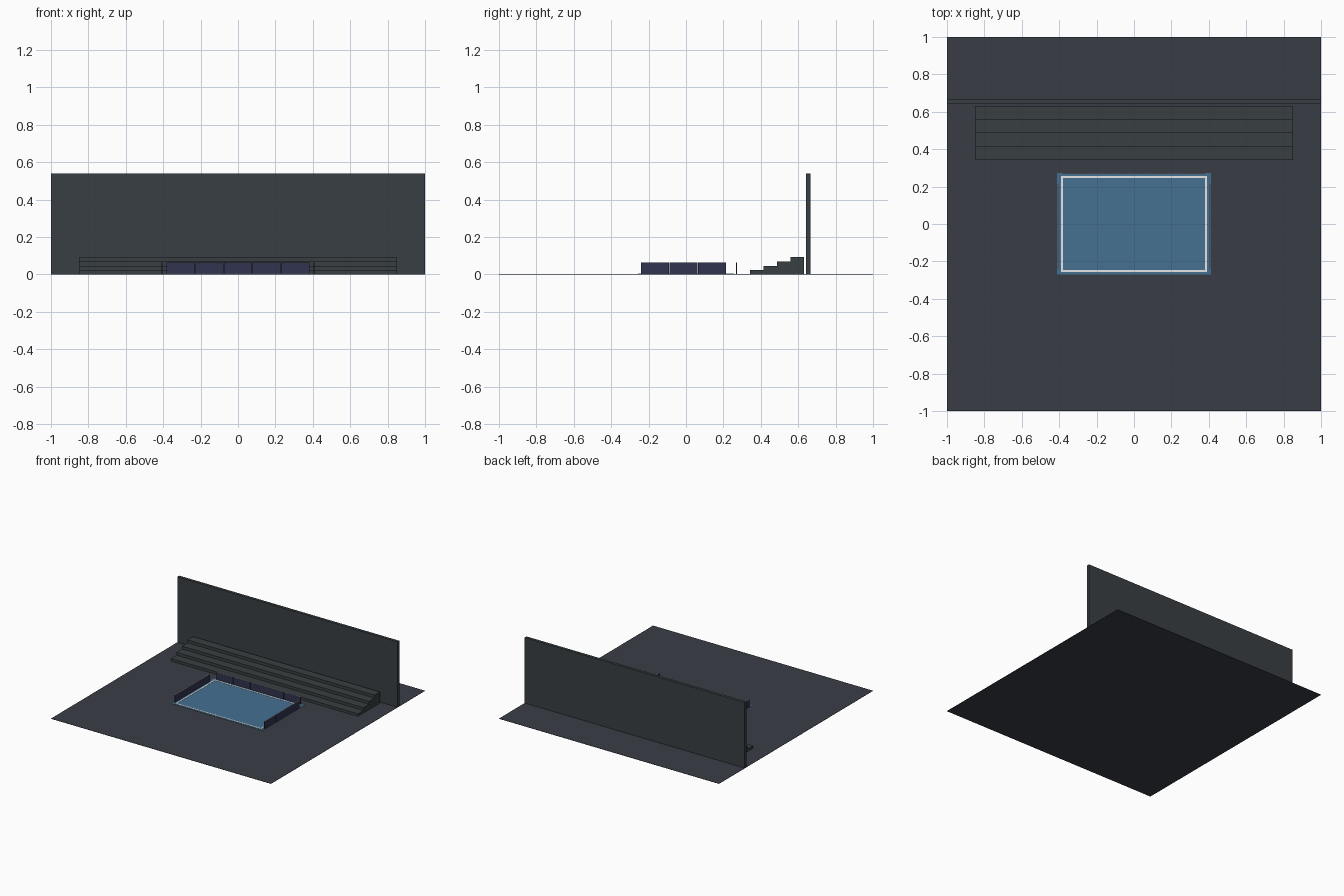
import bpy
import bmesh

if "Cube" in bpy.data.objects:
    bpy.data.objects.remove(bpy.data.objects["Cube"], do_unlink=True)


def srgb(*rgb):
    return tuple((c / 255 / 12.92) if c < 11 else ((c / 255 + 0.055) / 1.055) ** 2.4
                 for c in rgb) + (1.0,)


def material(name, colour):
    mat = bpy.data.materials.new(name)
    mat.use_nodes = True
    mat.diffuse_color = colour
    mat.node_tree.nodes["Principled BSDF"].inputs["Base Color"].default_value = colour
    return mat


GROUND = material("ground slate", srgb(57, 61, 69))
WALL = material("wall charcoal", srgb(57, 63, 67))
BENCH = material("bench grey", srgb(57, 62, 65))
COURT = material("court blue", srgb(69, 112, 145))
BOARD = material("board navy", srgb(48, 52, 80))
WHITE = material("line white", srgb(238, 238, 238))


def finish(name, bm, mat):
    bmesh.ops.recalc_face_normals(bm, faces=bm.faces)
    mesh = bpy.data.meshes.new(name)
    bm.to_mesh(mesh)
    bm.free()
    mesh.materials.append(mat)
    obj = bpy.data.objects.new(name, mesh)
    bpy.context.collection.objects.link(obj)
    return obj


def box(name, x, y, z, mat):
    """Box spanning the given (low, high) ranges."""
    bm = bmesh.new()
    bmesh.ops.create_cube(bm, size=1)
    for v in bm.verts:
        v.co = [(r[0] + r[1]) / 2 + c * (r[1] - r[0]) for r, c in zip((x, y, z), v.co)]
    return finish(name, bm, mat)


# Ground and back wall
FLOOR = 0.002
box("ground", (-1, 1), (-1, 1), (0, FLOOR), GROUND)
box("back_wall", (-1, 1), (0.642, 0.666), (FLOOR, 0.54), WALL)

# Stepped seating, extruded from its side profile
STEPS, DEPTH, RISE, FRONT = 4, 0.0722, 0.0232, 0.342
profile = [(FRONT, FLOOR)]
for i in range(STEPS):
    top = (i + 1) * RISE
    profile += [(FRONT + i * DEPTH, top), (FRONT + (i + 1) * DEPTH, top)]
profile.append((FRONT + STEPS * DEPTH, FLOOR))
bm = bmesh.new()
side = bm.faces.new([bm.verts.new((-0.85, y, z)) for y, z in profile])
ext = bmesh.ops.extrude_face_region(bm, geom=[side])
for item in ext["geom"]:
    if isinstance(item, bmesh.types.BMVert):
        item.co.x = 0.85
finish("stepped_seating", bm, BENCH)

# Court floor with its painted border line
box("court_floor", (-0.412, 0.412), (-0.27, 0.273), (FLOOR, 0.004), COURT)
LX, LY, LW = 0.39, 0.257, 0.01
LINE_Z = (0.004, 0.0055)
for s, label in ((-1, "right"), (1, "left")):
    box(label + "_line", sorted((s * LX, s * (LX - LW))), (-LY, LY), LINE_Z, WHITE)
for s, label in ((-1, "front"), (1, "back")):
    box(label + "_line", (LW - LX, LX - LW), sorted((s * LY, s * (LY - LW))), LINE_Z, WHITE)

# Boards around three sides: panels with narrow seams and pale top rails
PANEL, SEAM, THICK, TOP = 0.153, 0.003, 0.006, 0.063


def panel(name, along_x, start, across):
    run = (start + SEAM / 2, start + PANEL - SEAM / 2)
    thick = (across - THICK / 2, across + THICK / 2)
    x, y = (run, thick) if along_x else (thick, run)
    box(name, x, y, (0.004, TOP), BOARD)
    box(name + "_rail", x, y, (TOP, TOP + 0.002), WHITE)


for i in range(5):
    panel(f"back_board_{i + 1}", True, (i - 2.5) * PANEL, 0.271)
for s, label in ((-1, "right"), (1, "left")):
    for i in range(3):
        panel(f"{label}_board_{i + 1}", False, -0.243 + i * PANEL, s * 0.407)
